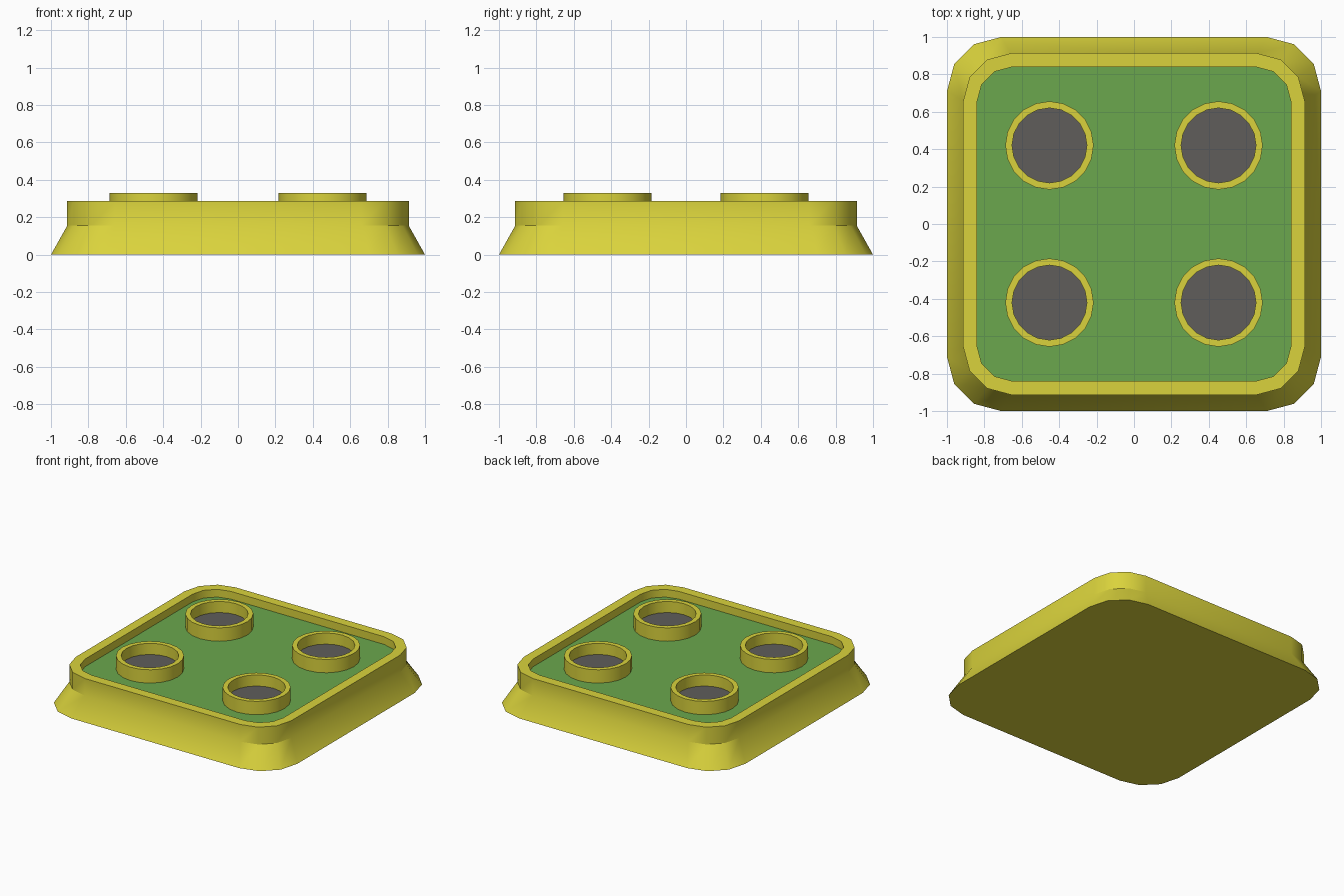
import bpy
import bmesh
import math

cube = bpy.data.objects.get("Cube")
if cube:
    bpy.data.objects.remove(cube, do_unlink=True)


def material(name, rgb):
    mat = bpy.data.materials.new(name)
    mat.use_nodes = True
    mat.diffuse_color = (*rgb, 1)
    mat.node_tree.nodes["Principled BSDF"].inputs["Base Color"].default_value = (*rgb, 1)
    return mat


yellow = material("yellow", (0.70, 0.65, 0.045))
green = material("green", (0.147, 0.39, 0.075))
grey = material("dark grey", (0.115, 0.11, 0.105))


def rounded_square(half, radius, z, steps=3):
    """Square outline with each corner rounded by a few straight steps."""
    points = []
    for corner in range(4):
        middle = math.radians(45 + 90 * corner)
        cx = math.copysign(half - radius, math.cos(middle))
        cy = math.copysign(half - radius, math.sin(middle))
        for i in range(steps + 1):
            a = math.radians(90 * corner + 90 * i / steps)
            points.append((cx + radius * math.cos(a), cy + radius * math.sin(a), z))
    return points


def circle(radius, z, sides=20):
    angles = [math.tau * i / sides for i in range(sides)]
    return [(radius * math.cos(a), radius * math.sin(a), z) for a in angles]


def loft(name, loops, floor_material, close_bottom, location=(0, 0, 0)):
    """Skin the loops in order and cap the last one as a coloured floor."""
    bm = bmesh.new()
    rows = [[bm.verts.new(p) for p in loop] for loop in loops]
    count = len(rows[0])
    for low, high in zip(rows, rows[1:]):
        for i in range(count):
            j = (i + 1) % count
            bm.faces.new((low[i], low[j], high[j], high[i]))
    if close_bottom:
        bm.faces.new(rows[0][::-1])
    bm.faces.new(rows[-1]).material_index = 1
    mesh = bpy.data.meshes.new(name)
    bm.to_mesh(mesh)
    bm.free()
    mesh.materials.append(yellow)
    mesh.materials.append(floor_material)
    obj = bpy.data.objects.new(name, mesh)
    obj.location = location
    bpy.context.collection.objects.link(obj)
    bpy.ops.object.select_all(action="DESELECT")
    obj.select_set(True)
    bpy.context.view_layer.objects.active = obj
    bpy.ops.object.shade_smooth_by_angle(angle=math.radians(31))
    return obj


# Flared tray with a raised rim and a recessed green floor
FLOOR = 0.228
loft("tray", [
    rounded_square(1.0, 0.29, 0),
    rounded_square(0.913, 0.255, 0.155),
    rounded_square(0.913, 0.255, 0.287),
    rounded_square(0.84, 0.19, 0.287),
    rounded_square(0.84, 0.19, FLOOR),
], green, True)

# Four round sockets, each with a dark disc inside
for side, x in (("right", -0.452), ("left", 0.452)):
    for end, y in (("front", -0.42), ("back", 0.42)):
        loft(f"{end}_{side}_socket", [
            circle(0.236, FLOOR),
            circle(0.236, 0.33),
            circle(0.2, 0.33),
            circle(0.2, 0.245),
        ], grey, False, (x, y, 0))
